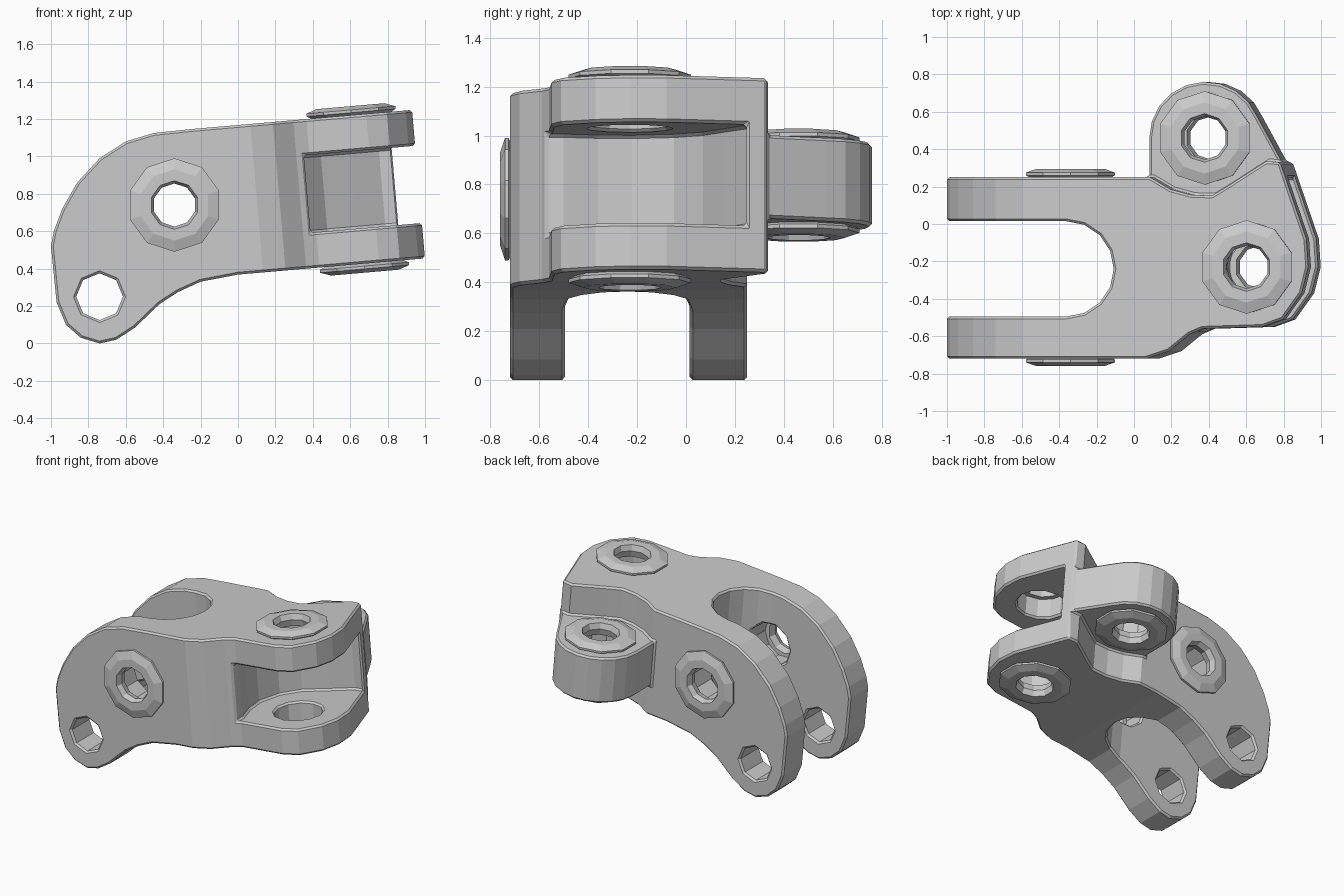
import bpy, bmesh
from math import sin, cos, pi, radians
from mathutils import Matrix, Vector

if "Cube" in bpy.data.objects:
    bpy.data.objects.remove(bpy.data.objects["Cube"])

# Leaning frame of the hinge end: plan (u, v) with height w, tipped about 5 degrees
T, U0, W0 = 0.087, 0.6, 0.82
TILT = Matrix(((1, 0, -T, T * W0), (0, 1, 0, 0), (T, 0, 1, -T * U0), (0, 0, 0, 1)))
# Side frame: profile (x, z) pushed along y
SIDE = Matrix(((1, 0, 0, 0), (0, 0, 1, 0), (0, 1, 0, 0), (0, 0, 0, 1)))


def finish(name, bm):
    bmesh.ops.recalc_face_normals(bm, faces=bm.faces)
    me = bpy.data.meshes.new(name)
    bm.to_mesh(me)
    bm.free()
    ob = bpy.data.objects.new(name, me)
    bpy.context.collection.objects.link(ob)
    return ob


def prism(name, pts, lo, hi, frame):
    bm = bmesh.new()
    a = [bm.verts.new(frame @ Vector((x, y, lo))) for x, y in pts]
    b = [bm.verts.new(frame @ Vector((x, y, hi))) for x, y in pts]
    bm.faces.new(a)
    bm.faces.new(b)
    for i in range(len(pts)):
        j = (i + 1) % len(pts)
        bm.faces.new((a[i], a[j], b[j], b[i]))
    return finish(name, bm)


def arc(cx, cy, r, a0, a1, n):
    return [(cx + r * cos(radians(a0 + (a1 - a0) * i / n)),
             cy + r * sin(radians(a0 + (a1 - a0) * i / n))) for i in range(n + 1)]


def circle(cx, cy, r, n):
    return arc(cx, cy, r, 0, 360, n)[:-1]


def combine(ob, tool, op):
    m = ob.modifiers.new(op, 'BOOLEAN')
    m.operation, m.object, m.solver = op, tool, 'EXACT'
    bpy.context.view_layer.objects.active = ob
    bpy.ops.object.modifier_apply(modifier=m.name)
    bpy.data.objects.remove(tool)


def washer(name, frame, x, y, h, flip, n=10):
    # dished ring with a tapered rim and a narrow mouth
    section = [(0.165, -0.05), (0.20, -0.02), (0.25, 0.005), (0.25, 0.02),
               (0.19, 0.04), (0.13, 0.04), (0.115, 0.0), (0.13, -0.05)]
    bm = bmesh.new()
    rows = []
    for i in range(n):
        a = 2 * pi * (i + 0.5) / n
        rows.append([bm.verts.new(frame @ Vector((x + r * cos(a), y + r * sin(a), h + flip * d)))
                     for r, d in section])
    k = len(section)
    for i in range(n):
        p, q = rows[i], rows[(i + 1) % n]
        for j in range(k):
            bm.faces.new((p[j], q[j], q[(j + 1) % k], p[(j + 1) % k]))
    return finish(name, bm)


# Body: plan outline cut by the side profile
plan = [(-1.5, 0.25), (0.12, 0.25), (0.23, 0.185), (0.34, 0.155), (0.45, 0.152), (0.53, 0.20),
        (0.74, 0.335), (0.815, 0.33), (0.955, -0.08), (0.965, -0.23), (0.93, -0.37),
        (0.83, -0.51), (0.72, -0.55), (0.40, -0.56), (0.33, -0.59), (0.22, -0.68),
        (0.10, -0.72), (-1.5, -0.72)]
body = prism("clevis_body", plan, -1.0, 2.5, TILT)
profile = [(-1.0, 0.52), (-0.97, 0.22), (-0.92, 0.10), (-0.84, 0.03), (-0.74, 0.0), (-0.65, 0.02),
           (-0.55, 0.085), (-0.42, 0.21), (-0.32, 0.275), (-0.2, 0.33), (0.0, 0.368), (1.5, 0.498),
           (1.5, 1.298), (-0.25, 1.146), (-0.45, 1.125), (-0.60, 1.08), (-0.74, 0.99),
           (-0.86, 0.86), (-0.94, 0.72), (-0.985, 0.60)]
combine(body, prism("side_cut", profile, -1, 1, SIDE), 'INTERSECT')

# Fork slot with a rounded end
slot = [(-1.6, -0.495)] + arc(-0.33, -0.24, 0.255, -90, 90, 8) + [(-1.6, 0.015)]
combine(body, prism("slot_cut", slot, -1.2, 2.7, TILT), 'DIFFERENCE')

# Rear knuckle lug
lug = arc(0.395, 0.46, 0.30, 180, 22, 9) + [(0.808, 0.325), (0.84, 0.22), (0.60, 0.13),
                                            (0.40, 0.08), (0.095, 0.20)]
combine(body, prism("lug_add", lug, 0.645, 0.985, TILT), 'UNION')

# Pocket between the two hinge plates
pocket = [(0.37, -0.9), (0.37, -0.5), (0.325, -0.36), (0.31, -0.22), (0.36, -0.05), (0.46, 0.07),
          (0.62, 0.16), (0.77, 0.248), (1.4, 0.248), (1.4, -0.9)]
combine(body, prism("pocket_cut", pocket, 0.612, 1.025, TILT), 'DIFFERENCE')

# Bolt and pin holes
for frame, x, y, r, n in ((SIDE, -0.34, 0.74, 0.16, 10), (SIDE, -0.74, 0.25, 0.125, 8),
                          (TILT, 0.64, -0.23, 0.165, 12), (TILT, 0.395, 0.46, 0.16, 10)):
    combine(body, prism("hole_cut", circle(x, y, r, n), -1.1, 2.6, frame), 'DIFFERENCE')

# Slight chamfer on the sharp edges
bev = body.modifiers.new("chamfer", 'BEVEL')
bev.width, bev.segments = 0.015, 1
bev.limit_method, bev.angle_limit = 'ANGLE', radians(55)

# Washers round every bolt hole
for name, frame, x, y, lo, hi in (("arm_washer", SIDE, -0.34, 0.74, -0.72, 0.255),
                                  ("plate_washer", TILT, 0.64, -0.23, 0.415, 1.225),
                                  ("lug_washer", TILT, 0.395, 0.46, 0.64, 0.99)):
    washer(name + "_low", frame, x, y, lo, -1)
    washer(name + "_high", frame, x, y, hi, 1)
